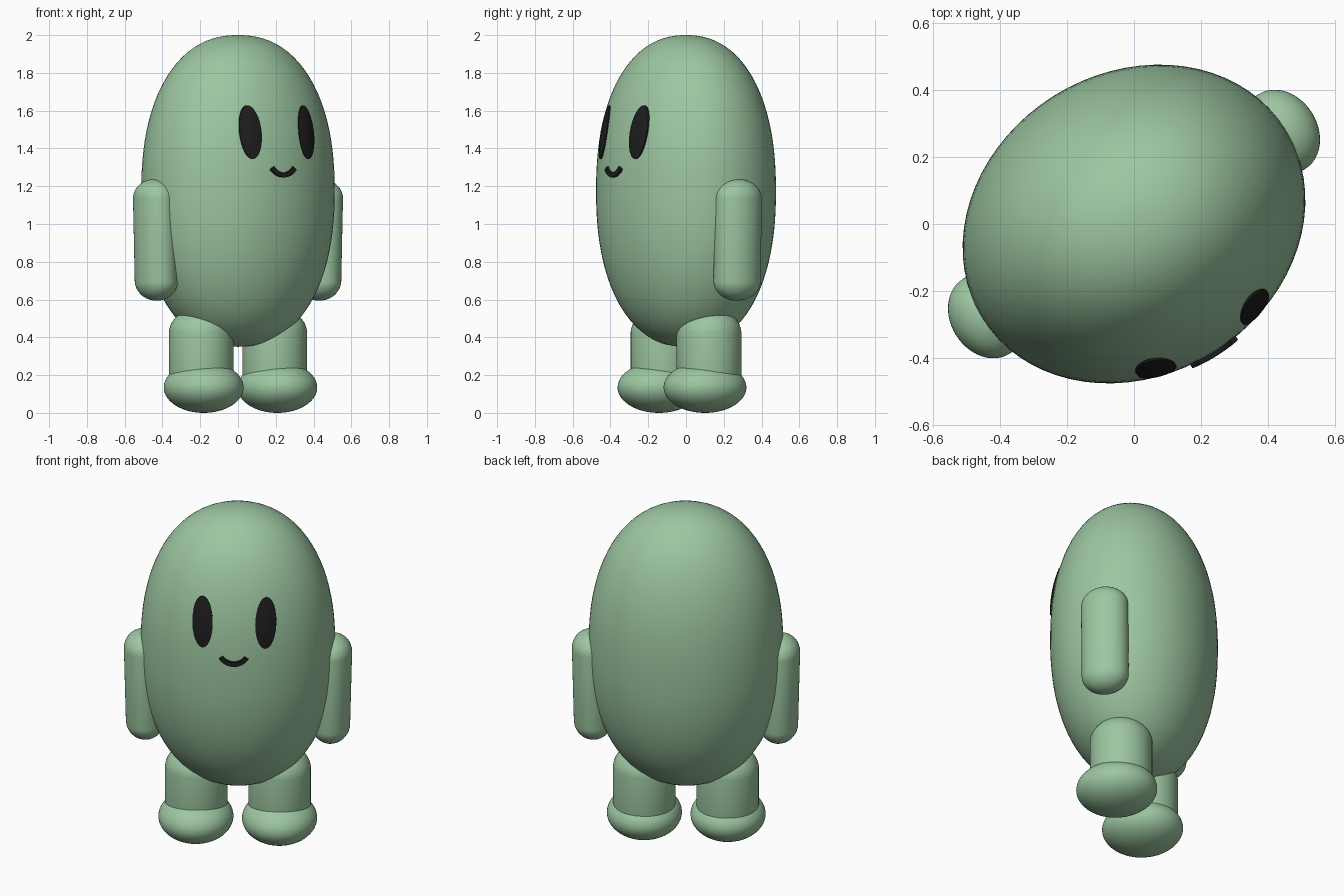
import bpy, bmesh, math
from mathutils import Matrix

if "Cube" in bpy.data.objects:
    bpy.data.objects.remove(bpy.data.objects["Cube"])

TURN = math.radians(32)                 # whole figure is turned about z
BODY = (0.534, 0.452, 0.825)            # body half sizes
BODY_Z = 1.175
FULL = 2.25                             # fullness of the body profile (2 = plain ellipse)


def material(name, color):
    m = bpy.data.materials.new(name)
    m.diffuse_color = (*color, 1)
    m.use_nodes = True
    m.node_tree.nodes["Principled BSDF"].inputs["Base Color"].default_value = m.diffuse_color
    return m


green = material("soft green", (0.335, 0.565, 0.355))
black = material("near black", (0.012, 0.012, 0.012))


def finish(name, bm, mat, angle=50):
    bmesh.ops.remove_doubles(bm, verts=bm.verts, dist=1e-5)
    bmesh.ops.recalc_face_normals(bm, faces=bm.faces)
    me = bpy.data.meshes.new(name)
    bm.to_mesh(me)
    bm.free()
    me.materials.append(mat)
    ob = bpy.data.objects.new(name, me)
    bpy.context.collection.objects.link(ob)
    ob.rotation_euler.z = TURN
    bpy.ops.object.select_all(action='DESELECT')
    ob.select_set(True)
    bpy.context.view_layer.objects.active = ob
    bpy.ops.object.shade_smooth_by_angle(angle=math.radians(angle))
    return ob


def egg(name, center, size, mat, full=2.0):
    """Ellipsoid whose upright profile can be fuller than an ellipse."""
    bm = bmesh.new()
    bmesh.ops.create_uvsphere(bm, u_segments=72, v_segments=48, radius=1)
    for v in bm.verts:
        r, h = math.hypot(v.co.x, v.co.y), abs(v.co.z)
        v.co *= (r ** full + h ** full) ** (-1 / full)
    bm.transform(Matrix.Translation(center) @ Matrix.Diagonal((*size, 1)))
    return finish(name, bm, mat)


def capsule(name, x_low, x_high, z_low, z_high, rx, ry, cap, mat):
    """Rounded column: a sphere pulled apart, leaning from x_low to x_high."""
    bm = bmesh.new()
    bmesh.ops.create_uvsphere(bm, u_segments=48, v_segments=25, radius=1)
    for v in bm.verts:
        top = v.co.z > 0
        z = (z_high - cap if top else z_low + cap) + v.co.z * cap
        t = (z - z_low) / (z_high - z_low)
        v.co = (v.co.x * rx + x_low + (x_high - x_low) * t, v.co.y * ry, z)
    return finish(name, bm, mat)


def on_body(x, z, lift):
    """Point on the front of the body, lifted off its surface."""
    ring = (1 - (abs(z - BODY_Z) / BODY[2]) ** FULL) ** (1 / FULL)
    return (x, -BODY[1] * math.sqrt(ring ** 2 - (x / BODY[0]) ** 2) - lift, z)


def face_part(name, rows, cols, depth, func):
    """Shallow part that follows the body; func(u, v) gives x, z and lift."""
    bm = bmesh.new()
    grid = [[bm.verts.new(on_body(*func(i / rows, j / cols))) for j in range(cols + 1)]
            for i in range(rows + 1)]
    for i in range(rows):
        for j in range(cols):
            bm.faces.new((grid[i][j], grid[i + 1][j], grid[i + 1][j + 1], grid[i][j + 1]))
    bmesh.ops.remove_doubles(bm, verts=bm.verts, dist=1e-5)
    bmesh.ops.recalc_face_normals(bm, faces=bm.faces)
    # face outwards, then thicken into the body
    if sum(f.normal.y for f in bm.faces) > 0:
        bmesh.ops.reverse_faces(bm, faces=bm.faces)
    back = bmesh.ops.extrude_face_region(bm, geom=bm.faces[:], use_keep_orig=True)
    for v in [g for g in back["geom"] if isinstance(g, bmesh.types.BMVert)]:
        v.co.y += depth
    return finish(name, bm, black)


# Body
egg("body", (0, 0, BODY_Z), BODY, green, FULL)

for side, label in ((-1, "left"), (1, "right")):
    # Limbs
    capsule(label + "_arm", side * 0.508, side * 0.524, 0.594, 1.237, 0.106, 0.132, 0.105, green)
    capsule(label + "_leg", side * 0.229, side * 0.229, 0.06, 0.56, 0.172, 0.172, 0.14, green)
    egg(label + "_foot", (side * 0.23, -0.025, 0.135), (0.206, 0.224, 0.135), green)

    # Slightly domed oval eye
    def eye(u, v, side=side):
        a = v * 2 * math.pi
        return (side * 0.174 + 0.057 * u * math.cos(a),
                1.486 + 0.142 * u * math.sin(a), 0.007 + 0.007 * (1 - u * u))
    face_part(label + "_eye", 6, 40, 0.0095, eye)


# Curved smile
def smile(u, v):
    a = math.radians(-55 + 110 * v)
    r = 0.072 + 0.026 * u
    return (r * math.sin(a), 1.345 - r * math.cos(a), 0.014)


face_part("mouth", 2, 24, 0.018, smile)
